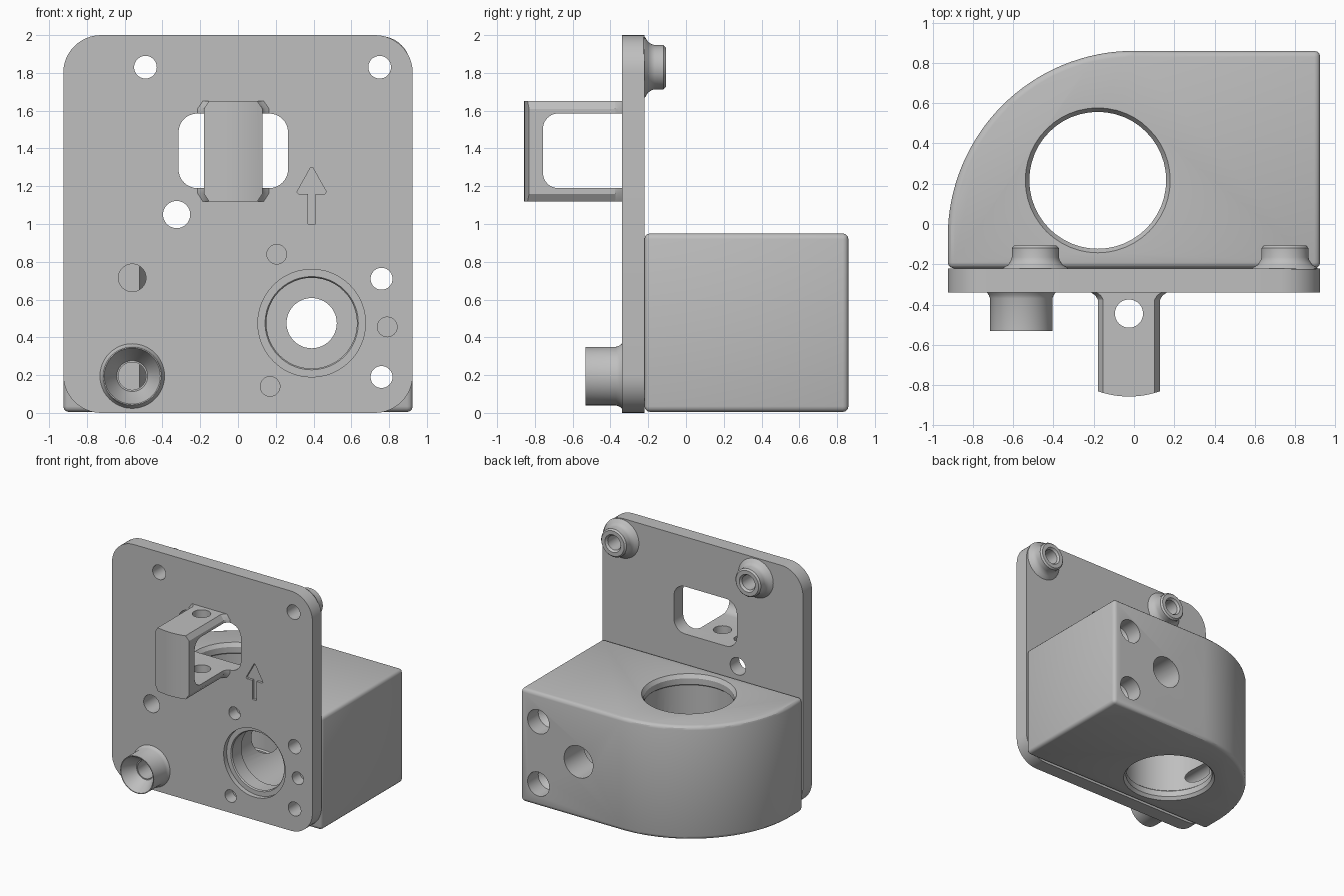
import bpy, bmesh, math
from mathutils import Vector

if "Cube" in bpy.data.objects:
    bpy.data.objects.remove(bpy.data.objects["Cube"])

grey = bpy.data.materials.new("plain_grey")
grey.use_nodes = True
COLOUR = (0.52, 0.52, 0.52, 1)
grey.diffuse_color = COLOUR
grey.node_tree.nodes["Principled BSDF"].inputs["Base Color"].default_value = COLOUR


def place(axis, a, b, d):
    """Point (a, b) of a cross-section at depth d along the axis."""
    return {"X": Vector((d, a, b)), "Y": Vector((a, d, b)), "Z": Vector((a, b, d))}[axis]


def skin(name, rings):
    """Closed solid through a list of rings with equal point counts."""
    bm = bmesh.new()
    loops = [[bm.verts.new(p) for p in ring] for ring in rings]
    n = len(loops[0])
    for lo, hi in zip(loops, loops[1:]):
        for i in range(n):
            j = (i + 1) % n
            bm.faces.new((lo[i], lo[j], hi[j], hi[i]))
    bm.faces.new(loops[0])
    bm.faces.new(loops[-1])
    bmesh.ops.recalc_face_normals(bm, faces=bm.faces)
    mesh = bpy.data.meshes.new(name)
    bm.to_mesh(mesh)
    bm.free()
    mesh.materials.append(grey)
    obj = bpy.data.objects.new(name, mesh)
    bpy.context.collection.objects.link(obj)
    return obj


def prism(name, axis, points, start, end):
    return skin(name, [[place(axis, a, b, d) for a, b in points] for d in (start, end)])


def lathe(name, axis, a, b, profile, n=48):
    """Round solid about an axis through (a, b); profile is (radius, depth)."""
    turns = [2 * math.pi * i / n for i in range(n)]
    return skin(name, [[place(axis, a + r * math.cos(t), b + r * math.sin(t), d)
                        for t in turns] for r, d in profile])


def rounded(a0, a1, b0, b1, r, steps=8):
    """Rounded rectangle outline."""
    pts = []
    corners = ((a1 - r, b1 - r), (a0 + r, b1 - r), (a0 + r, b0 + r), (a1 - r, b0 + r))
    for k, (ca, cb) in enumerate(corners):
        for i in range(steps + 1):
            t = math.pi / 2 * (k + i / steps)
            pts.append((ca + r * math.cos(t), cb + r * math.sin(t)))
    return pts


def apply(obj, mod):
    bpy.context.view_layer.objects.active = obj
    bpy.ops.object.modifier_apply(modifier=mod.name)


def boolean(obj, tool, operation="DIFFERENCE"):
    mod = obj.modifiers.new("bool", "BOOLEAN")
    mod.operation, mod.solver, mod.object = operation, "EXACT", tool
    apply(obj, mod)
    bpy.data.objects.remove(tool)


def drill(obj, a, b, profile, axis="Y"):
    boolean(obj, lathe("cutter", axis, a, b, profile))


FRONT, BACK = -0.34, -0.22

# Face plate with rounded corners
plate = prism("face_plate", "Y", rounded(-0.925, 0.925, 0, 2, 0.2, 12), FRONT, BACK)

# Housing: square on one side, quarter round on the other
R = 0.925
outline = [(R, BACK), (R, 0.86)]
for i in range(33):
    t = math.pi / 2 * (1 + i / 32)
    outline.append((R * math.cos(t), 0.86 - R + R * math.sin(t)))
outline.append((-R, BACK))
housing = prism("housing", "Z", outline, 0.005, 0.95)
bevel = housing.modifiers.new("bevel", "BEVEL")
bevel.width, bevel.segments, bevel.angle_limit = 0.03, 3, math.radians(30)
apply(housing, bevel)

# Vertical bore with chamfered mouths and retaining lips
drill(housing, -0.18, 0.217, [(0.375, -0.01), (0.36, 0.005), (0.34, 0.03), (0.34, 0.08),
                              (0.352, 0.09), (0.352, 0.86), (0.34, 0.87), (0.34, 0.92),
                              (0.36, 0.95), (0.375, 0.965)], "Z")

# Stepped front bore, running into the housing and out through a small back hole
drill(plate, 0.39, 0.475, [(0.285, -0.4), (0.285, -0.3), (0.247, -0.3), (0.24, -0.29), (0.24, -0.2)])
drill(housing, 0.39, 0.475, [(0.24, -0.3), (0.24, -0.17), (0.28, -0.15), (0.28, 0.6),
                             (0.133, 0.6), (0.133, 0.9)])

# Blind pin holes around the front bore
for x, z in ((0.205, 0.84), (0.17, 0.14), (0.79, 0.455)):
    drill(plate, x, z, [(0.052, -0.4), (0.052, -0.24)])

# Through screw holes, counterbored from the back
for z in (0.19, 0.71):
    drill(plate, 0.76, z, [(0.058, -0.4), (0.058, -0.1)])
    drill(housing, 0.76, z, [(0.058, -0.3), (0.058, 0.68), (0.1, 0.72), (0.1, 0.9)])

# Holes beside the vertical bore, breaking into its wall
for z in (0.195, 0.715):
    drill(plate, -0.56, z, [(0.073, -0.4), (0.073, -0.1)])
    drill(housing, -0.56, z, [(0.073, -0.3), (0.073, 0.3)])

# Plate-only hole
drill(plate, -0.325, 1.05, [(0.072, -0.4), (0.072, -0.1)])

# Plate window behind the hoop
boolean(plate, prism("cutter", "Y", rounded(-0.315, 0.265, 1.19, 1.585, 0.1), -0.4, -0.1))

# Engraved arrow
half = [(0.02, 1.0), (0.02, 1.16), (0.07, 1.16), (0.078, 1.17), (0.005, 1.3)]
arrow = [(0.39 + a, z) for a, z in half] + [(0.39 - a, z) for a, z in reversed(half)]
boolean(plate, prism("cutter", "Y", arrow, -0.4, FRONT + 0.02))

# Two back spacers with flared roots
spacers = []
for side, x in (("right", -0.49), ("left", 0.75)):
    drill(plate, x, 1.83, [(0.06, -0.4), (0.06, -0.1)])
    spacer = lathe(side + "_back_spacer", "Y", x, 1.83,
                   [(0.165, BACK - 0.005), (0.158, BACK + 0.005), (0.135, BACK + 0.018),
                    (0.121, BACK + 0.04), (0.117, BACK + 0.055), (0.117, -0.12), (0.105, -0.107)])
    drill(spacer, x, 1.83, [(0.06, -0.3), (0.06, -0.125), (0.078, -0.1)])
    spacers.append(spacer)

# Front boss with a conical recess
boss = lathe("front_boss", "Y", -0.56, 0.195,
             [(0.155, -0.532), (0.155, -0.37), (0.162, -0.352), (0.175, -0.335)])
drill(boss, -0.56, 0.195, [(0.153, -0.545), (0.148, -0.53), (0.082, -0.42), (0.073, -0.42), (0.073, -0.3)])

# Hoop: chamfered bar with a bowed front, opened from the side
MID, W, Z0, Z1 = -0.025, 0.155, 1.12, 1.65
quarter = [(W - 0.027, Z1), (W, Z1 - 0.04), (W, Z0 + 0.04), (W - 0.027, Z0)]
section = [(MID + a, z) for a, z in quarter] + [(MID - a, z) for a, z in reversed(quarter)]
hoop = prism("front_hoop", "Y", section, -0.9, FRONT + 0.005)
bow = [(MID - 0.2, -0.2), (MID + 0.2, -0.2)]
for i in range(17):
    a = 0.2 * (1 - i / 8)
    bow.append((MID + a, -0.857 + a * a * 1.1))
boolean(hoop, prism("cutter", "Z", bow, 1.0, 1.8), "INTERSECT")
boolean(hoop, prism("cutter", "X", rounded(-0.757, -0.2, 1.19, 1.585, 0.08), -0.5, 0.5))
drill(hoop, MID, -0.445, [(0.07, 1.0), (0.07, 1.8)], "Z")

# Flared roots where the hoop arms meet the plate
roots = []
for name, edge, inner in (("upper", Z1, 1.585), ("lower", Z0, 1.19)):
    def ring(grow, d):
        top, bend = edge, edge + (inner - edge) * 0.6
        pts = [(W - 0.027 + grow, top), (W + grow, bend), (W + grow, inner)]
        pts += [(-a, z) for a, z in reversed(pts)]
        return [place("Y", MID + a, z, d) for a, z in pts]
    roots.append(skin(name + "_hoop_root", [ring(0, -0.375), ring(0.012, -0.355), ring(0.038, FRONT + 0.003)]))

# Smooth the round surfaces, keep the edges crisp
for obj in [plate, housing, boss, hoop] + spacers + roots:
    bpy.ops.object.select_all(action="DESELECT")
    obj.select_set(True)
    bpy.context.view_layer.objects.active = obj
    bpy.ops.object.shade_smooth_by_angle(angle=math.radians(30))
